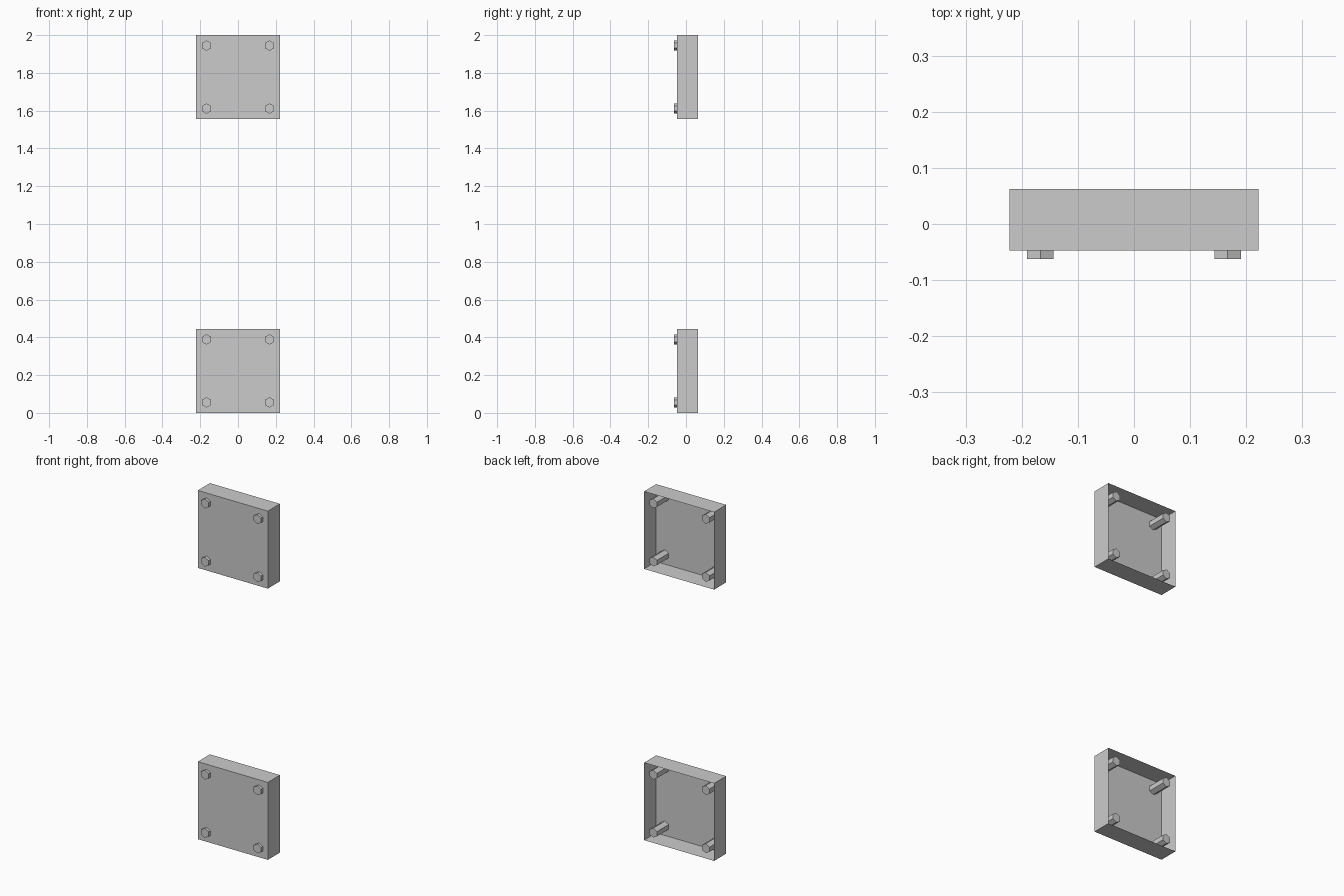
import bpy, bmesh, math
from mathutils import Matrix

if "Cube" in bpy.data.objects:
    bpy.data.objects.remove(bpy.data.objects["Cube"])

HALF = 0.2222          # half width of each square cover
FRONT, BACK = -0.047, 0.0625
BOLT_OFFSET = 0.1667   # bolt distance from the cover centre
BOLT_RADIUS = 0.0272
BOLT_FRONT, BOLT_BACK = -0.0625, 0.059


def finish(bm, name):
    mesh = bpy.data.meshes.new(name)
    bm.to_mesh(mesh)
    bm.free()
    obj = bpy.data.objects.new(name, mesh)
    bpy.context.collection.objects.link(obj)
    return obj


def cover(name, z):
    # thin sheet box, open at the back
    bm = bmesh.new()
    size = Matrix.Diagonal((2 * HALF, BACK - FRONT, 2 * HALF, 1))
    place = Matrix.Translation((0, (FRONT + BACK) / 2, z))
    bmesh.ops.create_cube(bm, size=1, matrix=place @ size)
    rear = [f for f in bm.faces if f.calc_center_median().y > BACK - 0.001]
    bmesh.ops.delete(bm, geom=rear, context='FACES_ONLY')
    return finish(bm, name)


def bolt(name, x, z):
    # hexagonal bolt along y with a corner pointing up
    bm = bmesh.new()
    place = (Matrix.Translation((x, (BOLT_FRONT + BOLT_BACK) / 2, z))
             @ Matrix.Rotation(math.pi / 2, 4, 'X')
             @ Matrix.Rotation(math.pi / 2, 4, 'Z'))
    bmesh.ops.create_cone(bm, cap_ends=True, segments=6, radius1=BOLT_RADIUS,
                          radius2=BOLT_RADIUS, depth=BOLT_BACK - BOLT_FRONT,
                          matrix=place)
    # put a corner on top whichever way the primitive starts
    if max(v.co.z for v in bm.verts) - z < BOLT_RADIUS * 0.95:
        c = (x, 0, z)
        bmesh.ops.rotate(bm, verts=bm.verts, cent=c,
                         matrix=Matrix.Rotation(math.pi / 6, 3, 'Y'))
    return finish(bm, name)


# lower and upper covers, each with four corner bolts
for level, z in (("lower", HALF), ("upper", 2 - HALF)):
    cover(level + "_cover", z)
    for side, sx in (("left", -1), ("right", 1)):
        for row, sz in (("bottom", -1), ("top", 1)):
            bolt(f"{level}_bolt_{row}_{side}", sx * BOLT_OFFSET, z + sz * BOLT_OFFSET)
